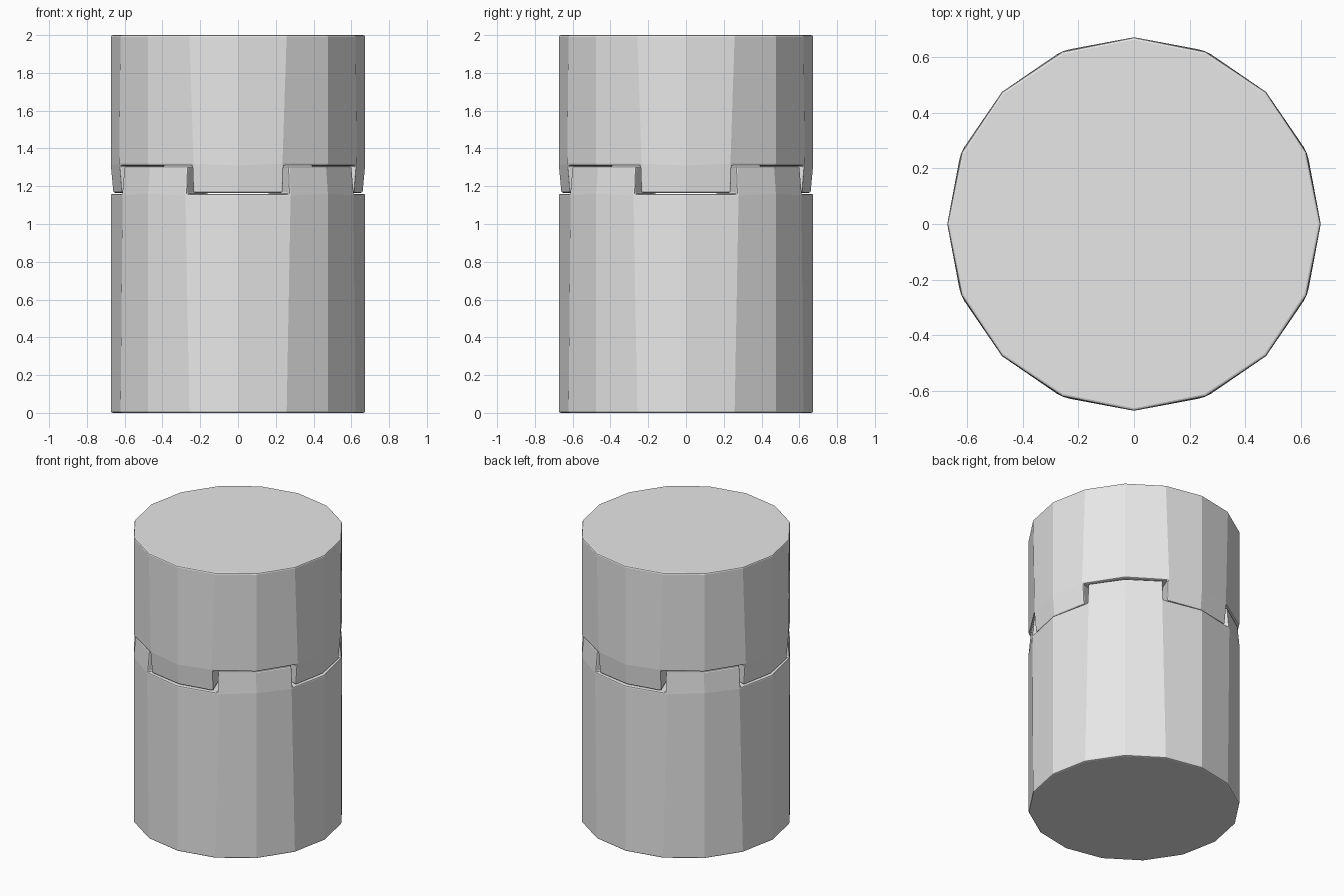
import bpy, bmesh, math

if "Cube" in bpy.data.objects:
    bpy.data.objects.remove(bpy.data.objects["Cube"])

SIDES, R, R_INNER = 16, 0.673, 0.42
grey = bpy.data.materials.new("plain grey")
grey.diffuse_color = (0.8, 0.8, 0.8, 1)
grey.use_nodes = True
grey.node_tree.nodes["Principled BSDF"].inputs["Base Color"].default_value = grey.diffuse_color


def half(name, z_end, z_joint, z_tip, shift, first):
    """Closed drum half whose joint face carries four tapered teeth.
    shift (degrees) narrows the teeth; first is the side where a tooth starts."""
    bm = bmesh.new()

    def ring(radius, z, turn):
        verts = []
        for k in range(SIDES):
            # corners of the teeth slide towards the tooth centre
            a = 360 / SIDES * k
            if k % 2:
                a += turn if (k - first) % 4 == 0 else -turn
            a = math.radians(a)
            verts.append(bm.verts.new((radius * math.cos(a), radius * math.sin(a), z)))
        return verts

    end = ring(R, z_end, 0)
    rim = ring(R, z_joint, shift)
    inner = ring(R_INNER, z_joint, shift)
    bm.faces.new(end)
    bm.faces.new(inner)
    teeth = []
    for k in range(SIDES):
        n = (k + 1) % SIDES
        bm.faces.new((end[k], end[n], rim[n], rim[k]))
        f = bm.faces.new((rim[k], rim[n], inner[n], inner[k]))
        if (k - first) % 4 < 2:
            teeth.append(f)
    # raise the teeth and taper their tips inwards
    out = bmesh.ops.extrude_face_region(bm, geom=teeth)
    bmesh.ops.delete(bm, geom=[f for f in teeth if f.is_valid], context='FACES_ONLY')
    for v in out["geom"]:
        if isinstance(v, bmesh.types.BMVert):
            v.co.z = z_tip
            if v.co.xy.length > 0.5:
                v.co.x *= 0.98
                v.co.y *= 0.98
    bmesh.ops.recalc_face_normals(bm, faces=bm.faces[:])
    me = bpy.data.meshes.new(name)
    bm.to_mesh(me)
    bm.free()
    me.materials.append(grey)
    ob = bpy.data.objects.new(name, me)
    bpy.context.collection.objects.link(ob)
    # softened hard edges, facets stay flat
    bev = ob.modifiers.new("edge bevel", 'BEVEL')
    bev.width = 0.009
    bev.segments = 2
    bev.limit_method = 'ANGLE'
    bev.angle_limit = math.radians(40)
    return ob


# lower body, teeth on the diagonals
half("lower_body", 0, 1.16, 1.305, 1.3, 1)
# upper lid, tabs on the four axes
half("upper_lid", 2, 1.31, 1.165, 1.3, 3)
